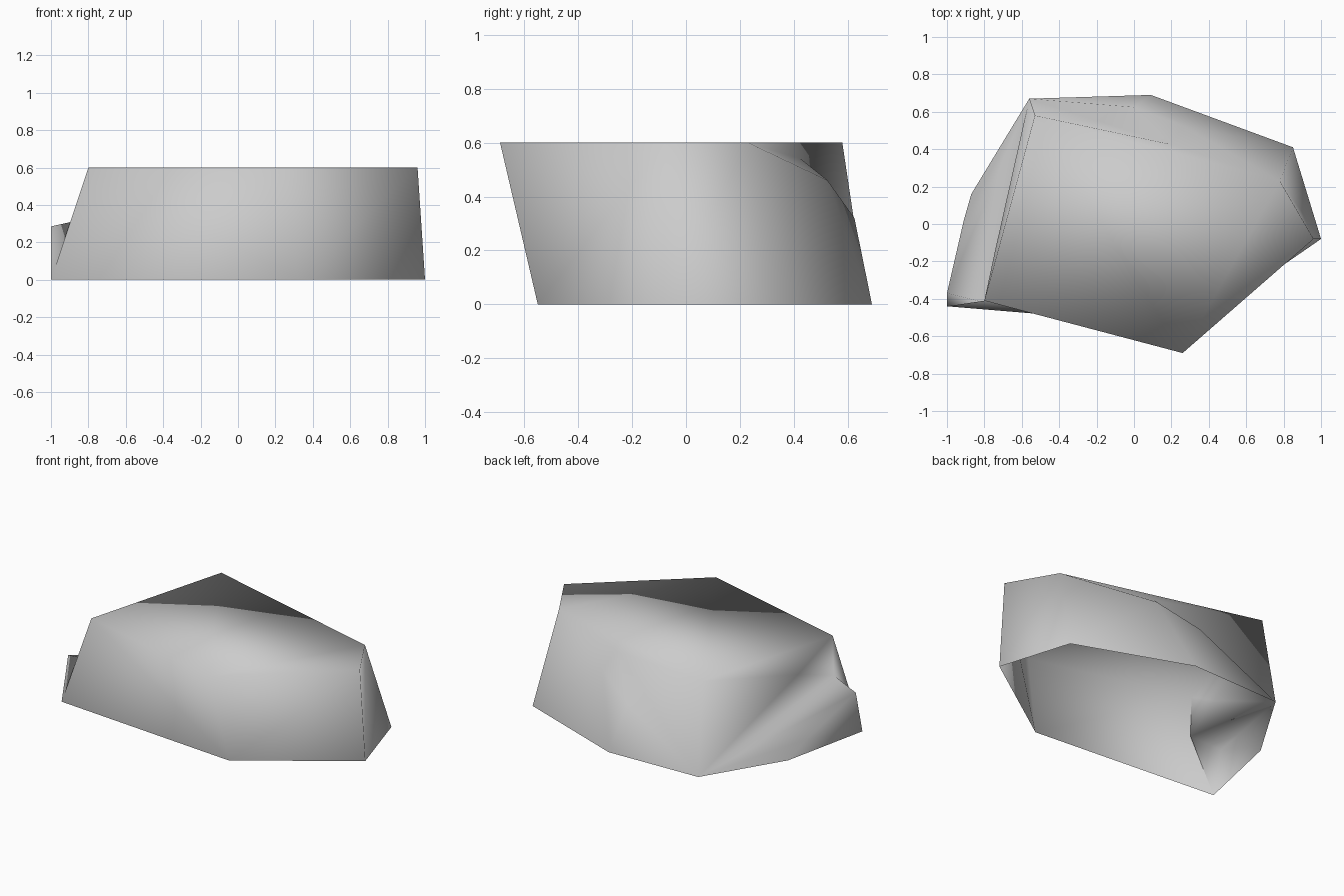
import bpy
import bmesh

cube = bpy.data.objects.get("Cube")
if cube:
    bpy.data.objects.remove(cube, do_unlink=True)

# Grey stone material
stone = bpy.data.materials.new("grey_stone")
stone.use_nodes = True
colour = (0.6, 0.6, 0.6, 1.0)
stone.diffuse_color = colour
shader = next(n for n in stone.node_tree.nodes if n.type == "BSDF_PRINCIPLED")
shader.inputs["Base Color"].default_value = colour
shader.inputs["Roughness"].default_value = 0.9

# Corners of the rock, named by where they sit
corners = {
    # ground rim
    "base_west": (-1.0, -0.44, 0),
    "base_front": (0.32, -0.55, 0),
    "base_east": (1.0, -0.08, 0),
    "base_northeast": (0.85, 0.41, 0),
    "base_back": (0.09, 0.69, 0),
    "base_northwest": (-0.56, 0.67, 0),
    "base_side": (-0.87, 0.16, 0),
    # flat top
    "top_west": (-0.8, -0.41, 0.6),
    "top_front": (0.26, -0.69, 0.6),
    "top_east": (0.96, -0.08, 0.6),
    "top_northeast": (0.78, 0.23, 0.6),
    "top_northwest": (-0.53, 0.58, 0.6),
    # chipped back corner
    "chip_inner": (0.2, 0.425, 0.54),
    "chip_low": (0.0, 0.625, 0.32),
    "chip_high": (0.26, 0.525, 0.46),
    # broken ledge
    "ledge_tip": (-1.0, -0.37, 0.285),
    "ledge_front": (-0.8, -0.42, 0.33),
    "ledge_inner": (-0.74, -0.13, 0.43),
    "ledge_side": (-0.91, 0.02, 0.1),
}

facets = [
    # top
    "top_west top_front top_east top_northeast top_northwest",
    # front and east walls
    "base_front top_front top_west",
    "base_west base_front top_west",
    "base_west top_west ledge_front",
    "base_west ledge_front ledge_tip",
    "base_front base_east top_east top_front",
    "base_east base_northeast top_northeast top_east",
    # back wall
    "base_northeast chip_high top_northeast",
    "base_northeast base_back chip_high",
    "base_back chip_low chip_high",
    "base_back base_northwest chip_low",
    # hollow of the chipped corner
    "top_northwest top_northeast chip_inner",
    "top_northeast chip_high chip_inner",
    "chip_inner chip_high chip_low",
    "chip_inner chip_low base_northwest",
    "top_northwest chip_inner base_northwest",
    # west wall and ledge
    "top_northwest base_northwest ledge_inner",
    "top_west top_northwest ledge_inner",
    "top_west ledge_inner ledge_front",
    "ledge_front ledge_inner base_northwest",
    "ledge_tip ledge_front base_northwest",
    "ledge_tip base_northwest ledge_side",
    "ledge_side base_northwest base_side",
    "base_west ledge_tip ledge_side base_side",
]

# Rock shell, open underneath
bm = bmesh.new()
verts = {name: bm.verts.new(co) for name, co in corners.items()}
for facet in facets:
    face = bm.faces.new([verts[name] for name in facet.split()])
    face.smooth = True
bmesh.ops.recalc_face_normals(bm, faces=bm.faces)
bm.faces.ensure_lookup_table()
if bm.faces[0].normal.z < 0:
    bmesh.ops.reverse_faces(bm, faces=bm.faces)

mesh = bpy.data.meshes.new("rock")
bm.to_mesh(mesh)
bm.free()
mesh.materials.append(stone)
rock = bpy.data.objects.new("rock", mesh)
bpy.context.collection.objects.link(rock)
